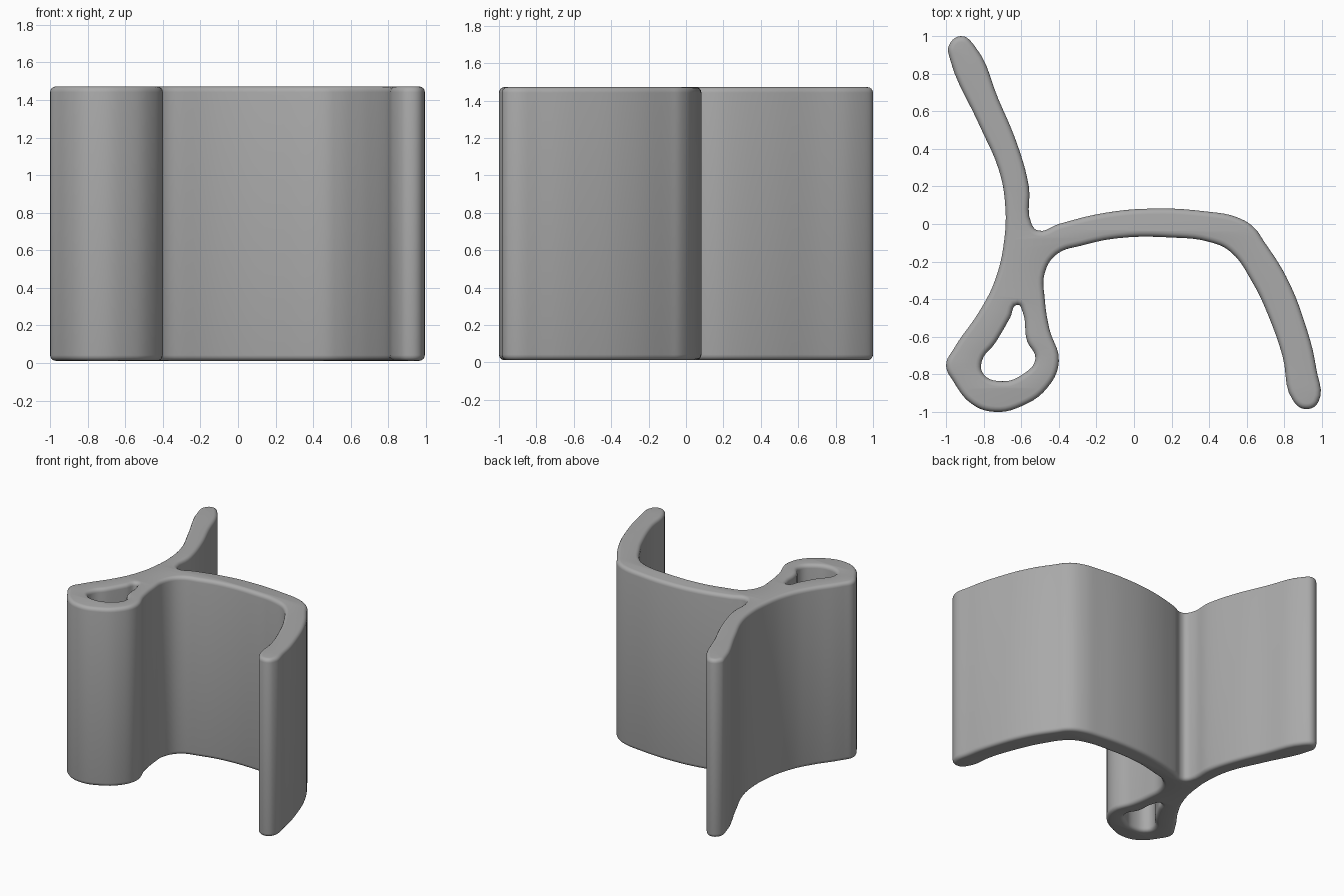
import bpy
import math

cube = bpy.data.objects.get("Cube")
if cube:
    bpy.data.objects.remove(cube, do_unlink=True)

Z_LOW, Z_HIGH, ROUND = 0.012, 1.472, 0.03

# Cross-section of the clip: straight fin, hollow bead and hooked arm
OUTLINE = [
    (-0.92, 1.0), (-0.985, 0.95), (-0.98, 0.88), (-0.82, 0.52), (-0.72, 0.29),
    (-0.687, 0.12), (-0.69, -0.08), (-0.74, -0.30), (-0.82, -0.46),
    (-0.96, -0.665), (-1.0, -0.75), (-0.96, -0.84), (-0.86, -0.96),
    (-0.74, -1.0), (-0.60, -0.97), (-0.46, -0.87), (-0.40, -0.73),
    (-0.45, -0.56), (-0.475, -0.40), (-0.475, -0.26), (-0.41, -0.16),
    (-0.28, -0.115), (-0.08, -0.075), (0.20, -0.072), (0.40, -0.095),
    (0.51, -0.145), (0.63, -0.31), (0.72, -0.50), (0.79, -0.70),
    (0.85, -0.945), (0.915, -0.985), (0.98, -0.95), (0.97, -0.77),
    (0.91, -0.53), (0.81, -0.28), (0.69, -0.09), (0.64, -0.02),
    (0.55, 0.035), (0.38, 0.067), (0.10, 0.082), (-0.15, 0.06),
    (-0.40, 0.0), (-0.51, -0.035), (-0.545, 0.0), (-0.56, 0.20),
    (-0.62, 0.42), (-0.72, 0.66), (-0.85, 0.95),
]
HOLE = [
    (-0.62, -0.43), (-0.66, -0.50), (-0.74, -0.635), (-0.81, -0.73),
    (-0.80, -0.80), (-0.70, -0.837), (-0.60, -0.805), (-0.525, -0.72),
    (-0.57, -0.62), (-0.592, -0.47),
]

# Rounded extrusion of the section
curve = bpy.data.curves.new("clip_section", "CURVE")
curve.dimensions = "2D"
curve.fill_mode = "BOTH"
curve.resolution_u = 5
curve.bevel_depth = ROUND
curve.bevel_resolution = 3
curve.offset = -ROUND
curve.extrude = (Z_HIGH - Z_LOW) / 2 - ROUND


def add_loop(points):
    spline = curve.splines.new("BEZIER")
    spline.bezier_points.add(len(points) - 1)
    for bp, (x, y) in zip(spline.bezier_points, points):
        bp.co = (x, y, 0)
        bp.handle_left_type = bp.handle_right_type = "AUTO"
    spline.use_cyclic_u = True


add_loop(OUTLINE)
add_loop(HOLE)

clip = bpy.data.objects.new("extruded_clip", curve)
bpy.context.collection.objects.link(clip)
clip.location.z = (Z_LOW + Z_HIGH) / 2

# Plain grey finish
grey = bpy.data.materials.new("plain grey")
grey.use_nodes = True
colour = (0.40, 0.40, 0.40, 1)
grey.diffuse_color = colour
grey.node_tree.nodes["Principled BSDF"].inputs["Base Color"].default_value = colour
curve.materials.append(grey)

# Turn into a mesh with smooth walls and flat ends
bpy.ops.object.select_all(action="DESELECT")
clip.select_set(True)
bpy.context.view_layer.objects.active = clip
bpy.ops.object.convert(target="MESH")
clip = bpy.context.view_layer.objects.active
bpy.ops.object.mode_set(mode="EDIT")
bpy.ops.mesh.select_all(action="SELECT")
bpy.ops.mesh.remove_doubles(threshold=0.0005)
bpy.ops.mesh.normals_make_consistent(inside=False)
bpy.ops.object.mode_set(mode="OBJECT")
bpy.ops.object.shade_smooth_by_angle(angle=math.radians(40))
